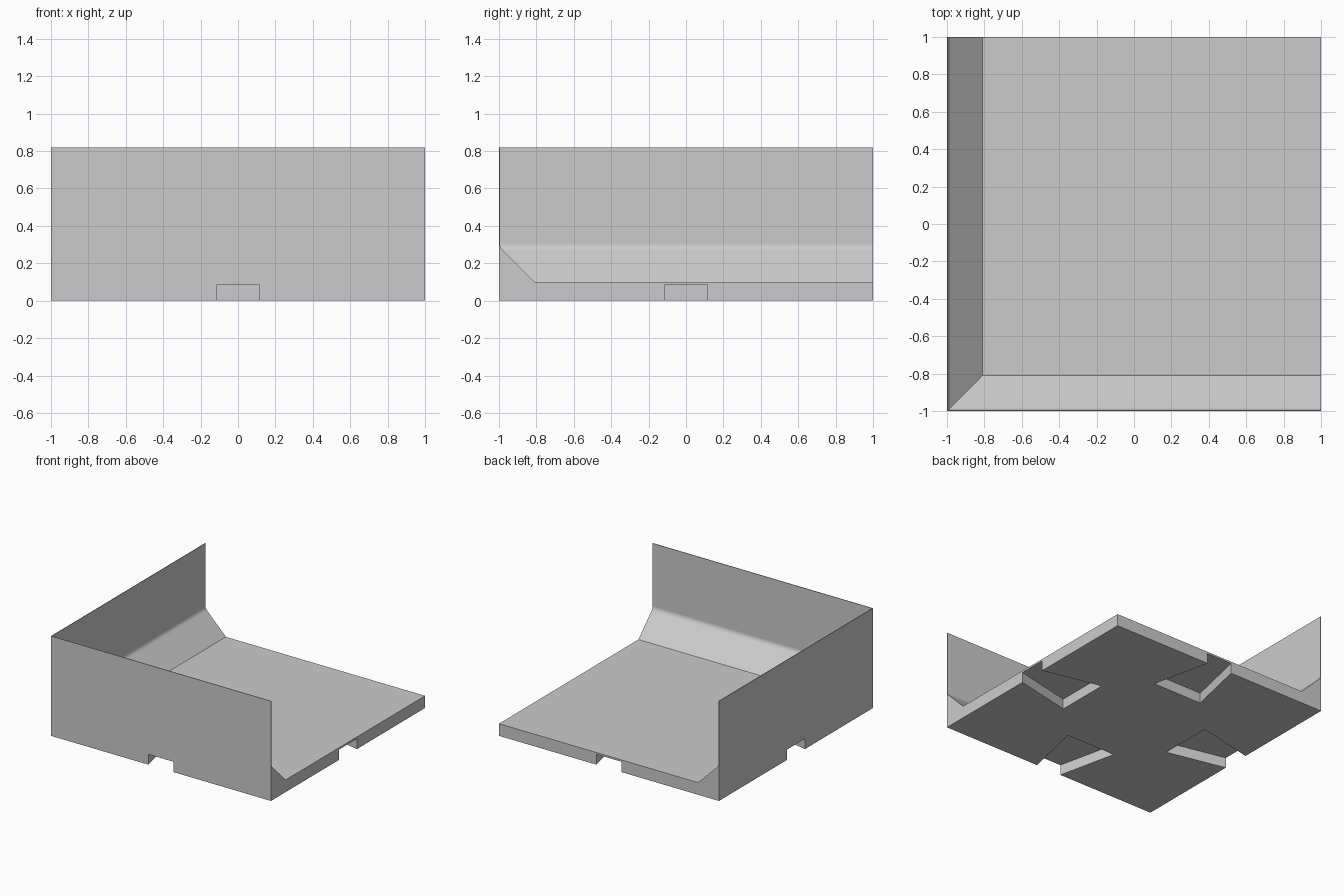
import bpy, bmesh, math
from mathutils import Matrix, Vector

cube = bpy.data.objects.get("Cube")
if cube:
    bpy.data.objects.remove(cube, do_unlink=True)

grey = bpy.data.materials.new("plain grey")
grey.use_nodes = True
colour = (0.6, 0.6, 0.6, 1)
grey.diffuse_color = colour
grey.node_tree.nodes["Principled BSDF"].inputs["Base Color"].default_value = colour


def make_object(name, bm):
    bmesh.ops.recalc_face_normals(bm, faces=bm.faces)
    mesh = bpy.data.meshes.new(name)
    bm.to_mesh(mesh)
    bm.free()
    mesh.materials.append(grey)
    obj = bpy.data.objects.new(name, mesh)
    bpy.context.collection.objects.link(obj)
    return obj


# Wall and floor section: (distance in from the outer face, height)
WALL, HEIGHT, FLOOR, CHAMFER, RADIUS = 0.005, 0.82, 0.1, 0.19, 0.05
foot = WALL + RADIUS * math.tan(math.pi / 8)
bend_z = FLOOR + CHAMFER - WALL + RADIUS * math.tan(math.pi / 8)
profile = [(0, 0), (0, HEIGHT), (WALL, HEIGHT)]
for i in range(5):
    a = math.radians(45 * i / 4)
    profile.append((WALL + RADIUS * (1 - math.cos(a)), bend_z - RADIUS * math.sin(a)))
profile += [(CHAMFER, FLOOR), (2, FLOOR), (2, 0)]

# Sweep the section around the mitred corner; it closes at the open corner
bm = bmesh.new()
rings = [[bm.verts.new(p) for p in
          ((1, d - 1, z), (d - 1, d - 1, z), (d - 1, 1, z))] for d, z in profile]
for r, s in zip(rings, rings[1:] + rings[:1]):
    for k in range(2):
        bm.faces.new((r[k], r[k + 1], s[k + 1], s[k]))
for k in (0, 2):
    bm.faces.new([r[k] for r in rings])
bmesh.ops.remove_doubles(bm, verts=bm.verts, dist=0.0001)
tray = make_object("corner_tray", bm)

# Dovetail slots under each side
bm = bmesh.new()
for quarter in range(4):
    turn = Matrix.Rotation(quarter * math.pi / 2, 3, 'Z')
    outline = [(-0.104, 1.05), (0.104, 1.05), (0.225, 0.507), (-0.225, 0.507)]
    face = bm.faces.new([bm.verts.new(turn @ Vector((x, y, -0.1))) for x, y in outline])
    top = bmesh.ops.extrude_face_region(bm, geom=[face])["geom"]
    for v in top:
        if isinstance(v, bmesh.types.BMVert):
            v.co.z = 0.085
cutter = make_object("slot_cutter", bm)
cutter.hide_render = True

cut = tray.modifiers.new("slots", 'BOOLEAN')
cut.operation = 'DIFFERENCE'
cut.solver = 'EXACT'
cut.object = cutter
bpy.ops.object.select_all(action='DESELECT')
tray.select_set(True)
bpy.context.view_layer.objects.active = tray
bpy.ops.object.modifier_apply(modifier=cut.name)
bpy.data.objects.remove(cutter, do_unlink=True)

# Soft bend between wall and chamfer, crisp edges elsewhere
bpy.ops.object.shade_smooth_by_angle(angle=math.radians(30))
weighted = tray.modifiers.new("weighted normals", 'WEIGHTED_NORMAL')
weighted.keep_sharp = True
